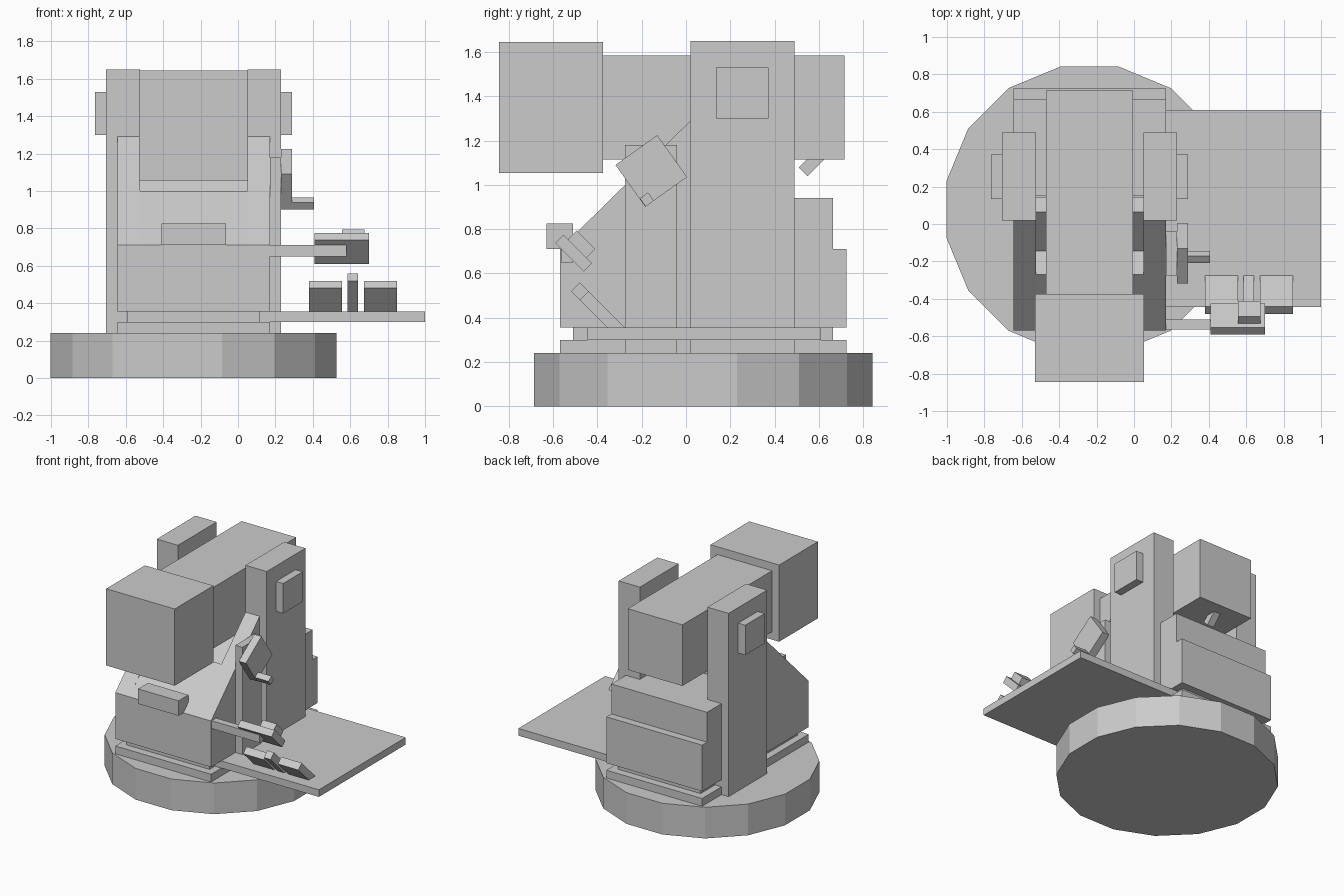
import bpy, bmesh, math
from mathutils import Matrix, Vector

if "Cube" in bpy.data.objects:
    bpy.data.objects.remove(bpy.data.objects["Cube"])


def make_object(name, bm):
    bmesh.ops.recalc_face_normals(bm, faces=bm.faces[:])
    mesh = bpy.data.meshes.new(name)
    bm.to_mesh(mesh)
    bm.free()
    ob = bpy.data.objects.new(name, mesh)
    bpy.context.collection.objects.link(ob)
    return ob


def box(name, x, y, z, tilt=0):
    """Box from min/max ranges, optionally tilted about its own x axis (degrees)."""
    bm = bmesh.new()
    centre = Vector([(a + b) / 2 for a, b in (x, y, z)])
    size = [b - a for a, b in (x, y, z)]
    mat = (Matrix.Translation(centre) @ Matrix.Rotation(math.radians(tilt), 4, 'X')
           @ Matrix.Diagonal((*size, 1)))
    bmesh.ops.create_cube(bm, size=1, matrix=mat)
    return make_object(name, bm)


def tilted(name, x, centre, length, thick, tilt):
    cy, cz = centre
    return box(name, x, (cy - length / 2, cy + length / 2),
               (cz - thick / 2, cz + thick / 2), tilt)


def prism(name, x, profile):
    """Side profile of (y, z) points extruded between two x values."""
    bm = bmesh.new()
    face = bm.faces.new([bm.verts.new((x[0], y, z)) for y, z in profile])
    ext = bmesh.ops.extrude_face_region(bm, geom=[face])
    verts = [g for g in ext['geom'] if isinstance(g, bmesh.types.BMVert)]
    bmesh.ops.translate(bm, verts=verts, vec=(x[1] - x[0], 0, 0))
    return make_object(name, bm)


MID = -0.2375          # symmetry plane of the machine
BODY = (-0.645, 0.17)  # body width


def both_sides(x):
    return (("right", x), ("left", (2 * MID - x[1], 2 * MID - x[0])))


# Sixteen-sided base
bm = bmesh.new()
bmesh.ops.create_cone(bm, cap_ends=True, segments=16, radius1=0.78, radius2=0.78, depth=0.24,
                      matrix=Matrix.Translation((MID, 0.078, 0.12))
                      @ Matrix.Rotation(math.pi / 16, 4, 'Z'))
make_object("base", bm)

# Stacked body
box("bottom_slab", BODY, (-0.57, 0.725), (0.24, 0.30))
box("recessed_band", (-0.59, 0.115), (-0.51, 0.665), (0.30, 0.355))
box("body", BODY, (-0.57, 0.725), (0.355, 0.71))
box("rear_step", BODY, (0.15, 0.665), (0.71, 0.94))

# Sloped front: outer cheeks and notched centre
for side, x in both_sides((0.05, 0.17)):
    prism("slope_cheek_" + side, x, [(-0.57, 0.71), (0.02, 1.29), (0.02, 0.71)])
prism("slope_centre", (-0.525, 0.05),
      [(-0.57, 0.71), (-0.27, 1.0), (-0.145, 0.875), (0.065, 1.085),
       (0.145, 1.0), (0.145, 0.71)])
tilted("inner_rod", (MID - 0.028, MID + 0.028), (0.60, 1.13), 0.20, 0.055, 45)

# Columns with side caps
for side, x in both_sides((0.05, 0.23)):
    box("column_" + side, x, (0.02, 0.49), (0.24, 1.65))
for side, x in both_sides((0.23, 0.29)):
    box("column_cap_" + side, x, (0.135, 0.372), (1.30, 1.53))

# Overhead arm and head
box("arm", (-0.47, -0.005), (-0.38, 0.715), (1.115, 1.585))
box("head", (-0.53, 0.053), (-0.845, -0.375), (1.055, 1.645))

# Front block, side strip and lever
box("front_block", (-0.41, -0.065), (-0.63, -0.51), (0.71, 0.825))
box("side_strip", (0.17, 0.23), (-0.275, -0.04), (0.24, 1.18))
tilted("lever_plate", (0.23, 0.29), (-0.157, 1.063), 0.232, 0.232, 35.5)
tilted("lever_handle", (0.235, 0.405), (-0.177, 0.934), 0.046, 0.046, 35.5)

# Arm holding a tilted panel
box("panel_arm", (0.17, 0.58), (-0.565, -0.51), (0.65, 0.71))
tilted("panel", (0.41, 0.70), (-0.508, 0.692), 0.183, 0.053, -45)
tilted("panel_back", (0.557, 0.675), (-0.474, 0.73), 0.118, 0.062, -45)

# Side table with three slanted tabs
box("table", (0.10, 1.0), (-0.445, 0.61), (0.30, 0.355))
for name, x, top in (("tab_left", (0.38, 0.555), 0.52), ("tab_middle", (0.585, 0.642), 0.56),
                     ("tab_right", (0.675, 0.85), 0.52)):
    prism(name, x, [(0.04 - top, top - 0.04), (0.08 - top, top), (-0.275, 0.355),
                    (-0.275, 0.32), (-0.32, 0.32)])
